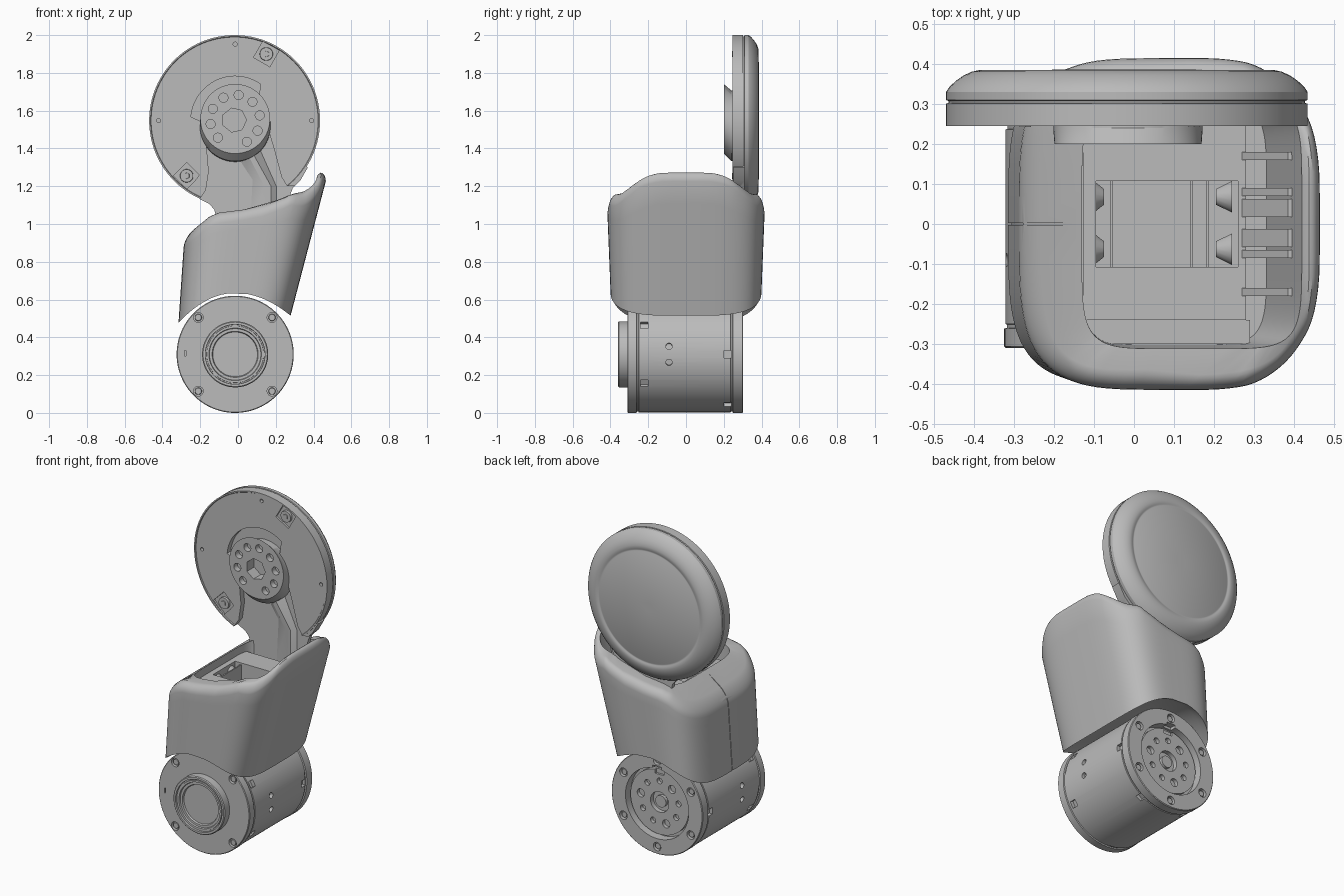
import bpy, bmesh, math
from mathutils import Vector

old = bpy.data.objects.get("Cube")
if old:
    bpy.data.objects.remove(old, do_unlink=True)

grey = bpy.data.materials.new("plain_grey")
grey.use_nodes = True
grey.diffuse_color = (0.5, 0.5, 0.5, 1)
grey.node_tree.nodes["Principled BSDF"].inputs["Base Color"].default_value = (0.5, 0.5, 0.5, 1)
parts = []
CX, MOTOR_Z, DISC_Z = -0.015, 0.31, 1.5475
TAU = math.tau


# ---- helpers ----
def loft(name, rings, keep=True):
    """Closed solid skinned through rings of equal point count."""
    bm = bmesh.new()
    loops = [[bm.verts.new(p) for p in ring] for ring in rings]
    n = len(loops[0])
    for a, b in zip(loops, loops[1:]):
        for i in range(n):
            bm.faces.new((a[i], a[(i + 1) % n], b[(i + 1) % n], b[i]))
    bm.faces.new(loops[0])
    bm.faces.new(loops[-1])
    bmesh.ops.recalc_face_normals(bm, faces=bm.faces)
    mesh = bpy.data.meshes.new(name)
    bm.to_mesh(mesh)
    bm.free()
    mesh.materials.append(grey)
    obj = bpy.data.objects.new(name, mesh)
    bpy.context.collection.objects.link(obj)
    if keep:
        parts.append(obj)
    return obj


def circle(r, y, cx, cz, n=96):
    return [(cx + r * math.cos(TAU * i / n), y, cz + r * math.sin(TAU * i / n)) for i in range(n)]


def lathe(name, profile, cx, cz):
    return loft(name, [circle(r, y, cx, cz) for r, y in profile])


def prism(name, poly, y0, y1, keep=True):
    return loft(name, [[(x, y, z) for x, z in poly] for y in (y0, y1)], keep)


def box(name, x0, x1, y0, y1, z0, z1, keep=True):
    return prism(name, [(x0, z0), (x1, z0), (x1, z1), (x0, z1)], y0, y1, keep)


def tube(name, start, end, r0, r1=None, n=20, keep=True):
    start, end = Vector(start), Vector(end)
    turn = (end - start).to_track_quat('Z', 'Y')
    rings = []
    for p, r in ((start, r0), (end, r0 if r1 is None else r1)):
        rings.append([p + turn @ Vector((r * math.cos(TAU * (i + .5) / n),
                                         r * math.sin(TAU * (i + .5) / n), 0)) for i in range(n)])
    return loft(name, rings, keep)


def hole(x, z, y0, y1, r, n=20):
    return tube("hole_cutter", (x, y0, z), (x, y1, z), r, n=n, keep=False)


def cut(target, cutters):
    bpy.context.view_layer.objects.active = target
    for cutter in cutters:
        cutter.hide_render = True
        mod = target.modifiers.new("cut", 'BOOLEAN')
        mod.operation, mod.solver, mod.object = 'DIFFERENCE', 'EXACT', cutter
        bpy.ops.object.modifier_apply(modifier=mod.name)
        bpy.data.objects.remove(cutter, do_unlink=True)


def polar(deg, r, cx, cz):
    a = math.radians(deg)
    return cx + r * math.cos(a), cz + r * math.sin(a)


# ---- motor drum ----
drum = lathe("motor_drum", [
    (.118, -.335), (.122, -.345), (.136, -.345), (.139, -.354), (.15, -.354), (.151, -.348), (.157, -.348),
    (.158, -.36), (.17, -.36), (.175, -.355), (.175, -.31),
    (.306, -.31), (.31, -.306), (.31, -.262), (.303, -.26), (.303, -.252), (.307, -.25), (.307, .236),
    (.302, .238), (.302, .246), (.31, .248), (.31, .299), (.306, .303), (.215, .303), (.215, .25),
    (.198, .25), (.198, .278), (.062, .278), (.062, .25), (.036, .25), (.036, .268), (.015, .268)], CX, MOTOR_Z)
cuts = []
for deg in range(45, 360, 90):
    x, z = polar(deg, .276, CX, MOTOR_Z)
    cuts.append(hole(x, z, -.33, -.29, .026))
    tube("front_flange_screw", (x, -.285, z), (x, -.304, z), .02, .017, 12)
for deg in range(30, 390, 60):
    x, z = polar(deg, .264, CX, MOTOR_Z)
    cuts.append(hole(x, z, .28, .32, .026))
    tube("back_flange_screw", (x, .275, z), (x, .295, z), .02, .017, 12)
for k in range(9):
    x, z = polar(40 * k + 10, .13, CX, MOTOR_Z)
    cuts.append(hole(x, z, .255, .3, .018 if k % 3 else .025))
# side notches and pin holes around the drum
for degs, y, r, sides in (((30, 150, 210, 330), -.222, .028, 4),
                          ((0, 60, 120, 180, 240, 300), .222, .028, 4),
                          ((-8, 8, 172, 188), -.09, .017, 16)):
    for deg in degs:
        (x0, z0), (x1, z1) = polar(deg, .285, CX, MOTOR_Z), polar(deg, .34, CX, MOTOR_Z)
        cuts.append(tube("notch_cutter", (x0, y, z0), (x1, y, z1), r, n=sides, keep=False))
cuts.append(box("slot_cutter", -.283, -.275, -.32, -.3, .3, .33, False))
cuts.append(box("key_cutter", CX - .03, CX + .03, .265, .32, .48, .54, False))
cut(drum, cuts)


# ---- body shell ----
TOP = [(-.32, .89), (-.285, .93), (-.15, 1.04), (-.1, 1.06), (.1, 1.085),
       (.25, 1.14), (.35, 1.2), (.44, 1.275), (.48, 1.285)]


def top(x, y):
    """Rim height along x, dipping towards the corners of the high side."""
    x = min(max(x, TOP[0][0]), TOP[-1][0])
    dip = 1.3 * min(max((x - .28) / .14, 0), 1) * max(abs(y) - .1, 0) ** 2
    for (xa, za), (xb, zb) in zip(TOP, TOP[1:]):
        if x <= xb:
            return za + (zb - za) * (x - xa) / (xb - xa) - dip


def bottom(x):
    return .635 - (1.75 if x < CX else 1.4) * (x - CX) ** 2


def squircle(i, n, power):
    a = TAU * (i + .5) / n
    c, s = math.cos(a), math.sin(a)
    return (math.copysign(abs(c) ** (2 / power), c), math.copysign(abs(s) ** (2 / power), s))


N, ROLL = 96, .055


def wall_point(i, t):
    """Point on the leaning outer wall, t from bottom edge to shoulder."""
    c, s = squircle(i, N, 3.8)
    y, z = s * .41, .8
    for _ in range(15):
        left = -.315 + .068 * (z - .48)
        right = .28 + .262 * (z - .52)
        x = (left + right) / 2 + c * (right - left) / 2
        z = bottom(x) + t * (top(x, y) - ROLL - bottom(x))
        y = s * (.4 + .04 * (z - .65))
    return Vector((x, y, z))


def mouth_point(i):
    c, s = squircle(i, N, 6)
    x, y = .145 + c * .275, s * .312
    return Vector((x, y, top(x, y)))


rings = []
for k in (.05, .5, .9):
    ring = []
    for i in range(N):
        p = wall_point(i, 0) * k
        ring.append((p.x, p.y, bottom(p.x) + .012))
    rings.append(ring)
rings += [[wall_point(i, t / 8) for i in range(N)] for t in range(9)]
for step in range(1, 7):
    a = math.pi / 2 * step / 6
    ring = []
    for i in range(N):
        p, m = wall_point(i, 1), mouth_point(i)
        d = Vector((m.x - p.x, m.y - p.y))
        d *= min(.055, .8 * d.length) / d.length * (1 - math.cos(a))
        x, y = p.x + d.x, p.y + d.y
        ring.append((x, y, top(x, y) - ROLL * (1 - math.sin(a))))
    rings.append(ring)
rings.append([mouth_point(i) for i in range(N)])
# inner wall leans with the outer one down to the cavity floor
rings.append([(-.13 + (p.x + .13) * .84, p.y * .97, .88) for p in (mouth_point(i) for i in range(N))])
shell = loft("body_shell", rings)
# seam down the low side
cut(shell, [prism("seam_cutter", [(-.4, .4), (-.4, 1.2), (-.14, 1.2), (-.15, 1.034), (-.277, .92),
                                  (-.306, .5), (-.306, .4)], -.002, .002, False)])

# ---- cradle inside the shell mouth ----
cradle = box("inner_cradle", -.128, .28, -.24, .25, .86, 1.0)
cut(cradle, [box("pocket_cutter", -.095, .26, -.108, .108, .9, 1.1, False)])
box("front_ledge", -.128, .29, -.3, -.24, .86, .96)
for x in (-.06, .14, .18):
    box("pocket_plate", x, x + .008, -.108, .108, .89, .99)
for y in (-.063, .068):
    tube("left_pocket_bolt", (-.1, y, .95), (-.075, y, .95), .04, .02, 16)
    tube("right_pocket_bolt", (.245, y, .95), (.205, y, .95), .04, .02, 16)
for y, half in ((-.17, .01), (-.075, .01), (-.035, .022), (.04, .022), (.08, .01), (.17, .01)):
    prism("cooling_rib", [(.27, .87), (.335, .87), (.402, 1.15), (.385, 1.15), (.27, 1.0)], y - half, y + half)

# ---- round cover disc and its neck ----
disc = lathe("cover_disc", [
    (.03, .25), (.442, .25), (.445, .245), (.4525, .245), (.4525, .301), (.446, .303), (.446, .308),
    (.4525, .31), (.4525, .33), (.444, .343), (.428, .358), (.408, .372), (.388, .381), (.37, .385),
    (.352, .385), (.347, .382), (.339, .382), (.333, .385), (.03, .387)], CX - .003, DISC_Z)
neck = prism("neck_plate", [(-.25, 1.2), (-.2, 1.13), (-.15, 1.105), (-.125, 1.075), (-.115, 1.03),
                            (-.115, .87), (.27, .87), (.275, 1.15), (.29, 1.19), (.33, 1.23), (.37, 1.3),
                            (.2, 1.4), (-.1, 1.4)], .251, .31)


def channel():
    arc = [polar(d, .235, CX, DISC_Z) for d in range(55, 176, 6)]
    return prism("channel_cutter", arc + [(-.17, 1.53), (-.17, 1.45), (-.155, 1.28), (-.17, 1.18), (-.21, 1.12),
                                          (-.21, .8), (.32, .8), (.32, 1.2), (.26, 1.2), (.23, 1.25),
                                          (.19, 1.4), (.16, 1.5), (.1, 1.6)], .2, .285, False)


cuts = [channel()]
for x, z, tilt in ((.15, 1.9, 60), (-.272, 1.255, 225)):
    pad = [polar(tilt + k, .07, x, z) for k in (45, 135, 225, 315)]
    cuts.append(prism("pad_cutter", pad, .2, .262, False))
    tube("pad_boss", (x, .27, z), (x, .248, z), .036, .034, 24)
    tube("pad_screw", (x, .27, z), (x, .243, z), .02, .016, 6)
for deg in (0, 90, 180):
    x, z = polar(deg, .405, CX, DISC_Z)
    cuts.append(hole(x, z, .2, .27, .011, 12))
cut(disc, cuts)
cut(neck, [channel()])

# ---- hub with bolt circle and arm ----
hub = loft("hub_ring", [circle(.187, .3, CX, 1.515), circle(.187, .24, CX, 1.52),
                        circle(.184, .2, CX, 1.557)])
cuts = [hole(CX - .005, 1.55, .1, .27, .065, 7)]
for k in range(10):
    if k != 7:
        x, z = polar(36 * k + 10, .132, CX, 1.552)
        cuts.append(hole(x, z, .1, .235, .024))
cut(hub, cuts)
loft("link_arm", [[(-.04, .295, 1.39), (.13, .295, 1.39), (.215, .295, 1.2), (.215, .295, .88), (.03, .295, .88),
                   (.05, .295, 1.25)],
                  [(.04, .245, 1.39), (.07, .245, 1.39), (.175, .262, 1.2), (.175, .262, .88), (.14, .262, .88),
                   (.14, .262, 1.2)]])

# ---- shading ----
bpy.ops.object.select_all(action='DESELECT')
for obj in parts:
    obj.select_set(True)
bpy.context.view_layer.objects.active = parts[0]
bpy.ops.object.shade_smooth_by_angle(angle=math.radians(32))
